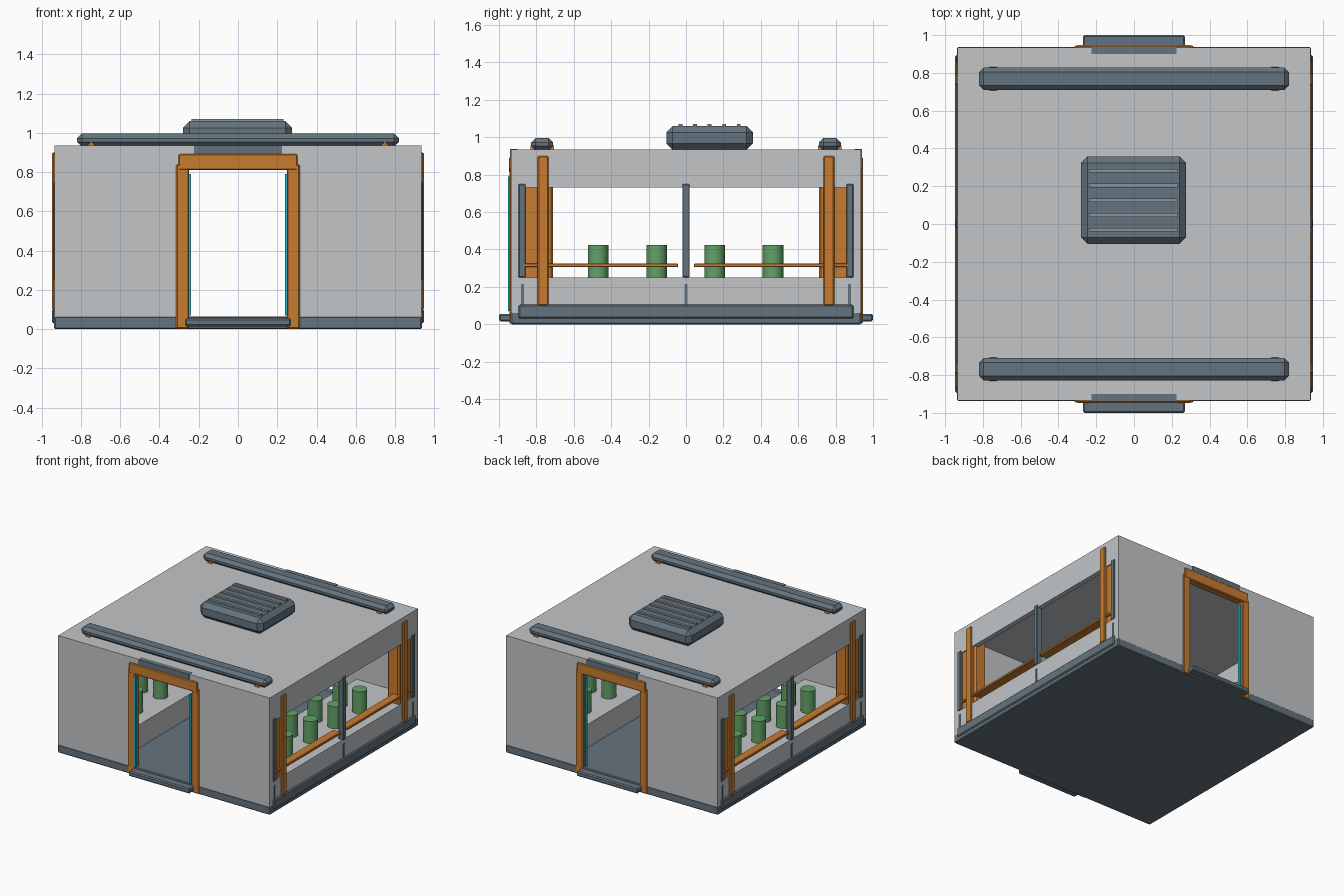
import bpy, math

if "Cube" in bpy.data.objects:
    bpy.data.objects.remove(bpy.data.objects["Cube"])


def material(name, rgb):
    m = bpy.data.materials.new(name)
    m.diffuse_color = (*rgb, 1)
    m.use_nodes = True
    m.node_tree.nodes["Principled BSDF"].inputs["Base Color"].default_value = m.diffuse_color
    return m


GREY = material("wall_grey", (0.54, 0.56, 0.575))
SLATE = material("slate", (0.13, 0.175, 0.21))
ORANGE = material("orange", (0.58, 0.20, 0.03))
GREEN = material("plant_green", (0.125, 0.36, 0.14))
CYAN = material("cyan_light", (0.02, 0.45, 0.58))
PALE = material("pale_slate", (0.26, 0.30, 0.33))


def box(name, x, y, z, mat, bevel=0.0):
    """Box from (min, max) ranges, with optional chamfer."""
    x, y, z = sorted(x), sorted(y), sorted(z)
    bpy.ops.mesh.primitive_cube_add(size=1)
    o = bpy.context.object
    o.name = name
    for v in o.data.vertices:
        v.co = [r[0] + (c + 0.5) * (r[1] - r[0]) for r, c in zip((x, y, z), v.co)]
    o.data.materials.append(mat)
    if bevel:
        b = o.modifiers.new("chamfer", 'BEVEL')
        b.width, b.segments = bevel, 1
    return o


def span(s, a, b):
    return (s * a, s * b)


# Room shell with hollow inside, two doorways and two long windows
shell = box("room_shell", (-0.935, 0.935), (-0.935, 0.935), (0.06, 0.935), GREY)
cutters = [
    box("inside_cutter", (-0.895, 0.895), (-0.895, 0.895), (0.0, 0.895), GREY),
    box("door_cutter", (-0.255, 0.255), (-1.2, 1.2), (0.0, 0.815), GREY),
    box("window_cutter", (-1.2, 1.2), (-0.885, 0.885), (0.25, 0.73), GREY),
]
for c in cutters:
    m = shell.modifiers.new(c.name, 'BOOLEAN')
    m.operation, m.solver, m.object = 'DIFFERENCE', 'EXACT', c
bpy.context.view_layer.objects.active = shell
for m in list(shell.modifiers):
    bpy.ops.object.modifier_apply(modifier=m.name)
for c in cutters:
    bpy.data.objects.remove(c)

# Floor slab
box("floor", (-0.937, 0.937), (-0.937, 0.937), (0, 0.065), SLATE, 0.006)

# Doorways, front and back
for s in (-1, 1):
    y = span(s, 0.885, 0.945)
    for t in (-1, 1):
        box("door_jamb", span(t, 0.25, 0.315), y, (0.003, 0.84), ORANGE, 0.006)
        ly = (-0.953, -0.93) if s < 0 else (0.90, 0.925)
        box("door_light", span(t, 0.24, 0.252), ly, (0.07, 0.79), CYAN)
    box("door_lintel", (-0.303, 0.303), span(s, 0.885, 0.947), (0.81, 0.893), ORANGE, 0.006)
    box("door_header_plate", (-0.225, 0.225), span(s, 0.90, 0.941), (0.89, 0.937), SLATE)
    box("door_step", (-0.27, 0.27), span(s, 0.90, 1.0), (0.015, 0.055), SLATE, 0.008)

# Long sides
for s in (-1, 1):
    # Planter bench and two rows of plants
    box("planter_bench", span(s, 0.42, 0.90), (-0.895, 0.895), (0.06, 0.25), GREY)
    for px in (0.575, 0.75):
        for py in (-0.47, -0.157, 0.153, 0.465):
            bpy.ops.mesh.primitive_cylinder_add(
                vertices=16, radius=0.055, depth=0.18, location=(s * px, py, 0.335))
            p = bpy.context.object
            p.name = "plant"
            p.data.materials.append(GREEN)
            bpy.ops.object.shade_smooth_by_angle()
    # Outer skirt and window mullion
    box("side_skirt", span(s, 0.92, 0.947), (-0.895, 0.895), (0.03, 0.105), SLATE, 0.008)
    box("mullion", span(s, 0.90, 0.945), (-0.02, 0.02), (0.25, 0.75), SLATE, 0.005)
    box("lower_strip", span(s, 0.92, 0.94), (-0.008, 0.008), (0.1, 0.215), SLATE)
    for t in (-1, 1):
        box("corner_post", span(s, 0.82, 0.925), span(t, 0.71, 0.925), (0.01, 0.925), ORANGE, 0.012)
        box("side_rib", span(s, 0.90, 0.947), span(t, 0.735, 0.793), (0.1, 0.9), ORANGE, 0.006)
        box("window_end_frame", span(s, 0.91, 0.942), span(t, 0.857, 0.896), (0.25, 0.75), SLATE, 0.005)
        box("lower_strip", span(s, 0.92, 0.94), span(t, 0.867, 0.882), (0.1, 0.215), SLATE)
        box("window_rail", span(s, 0.87, 0.94), span(t, 0.042, 0.893), (0.305, 0.325), ORANGE, 0.004)

# Roof bars with small orange ridge anchors
for t in (-1, 1):
    box("roof_bar", (-0.82, 0.82), span(t, 0.71, 0.828), (0.93, 0.996), SLATE, 0.024)
    for s in (-1, 1):
        bpy.ops.mesh.primitive_cylinder_add(
            vertices=4, radius=0.022, depth=0.126,
            location=(s * 0.747, t * 0.769, 0.934), rotation=(math.pi / 2, 0, 0))
        bpy.context.object.name = "bar_anchor"
        bpy.context.object.data.materials.append(ORANGE)

# Roof vent with slats
box("roof_vent", (-0.28, 0.275), (-0.105, 0.358), (0.933, 1.06), SLATE, 0.034)
for i in range(5):
    y = -0.03 + i * 0.078
    box("vent_slat", (-0.237, 0.232), (y - 0.01, y + 0.01), (1.05, 1.07), PALE)
